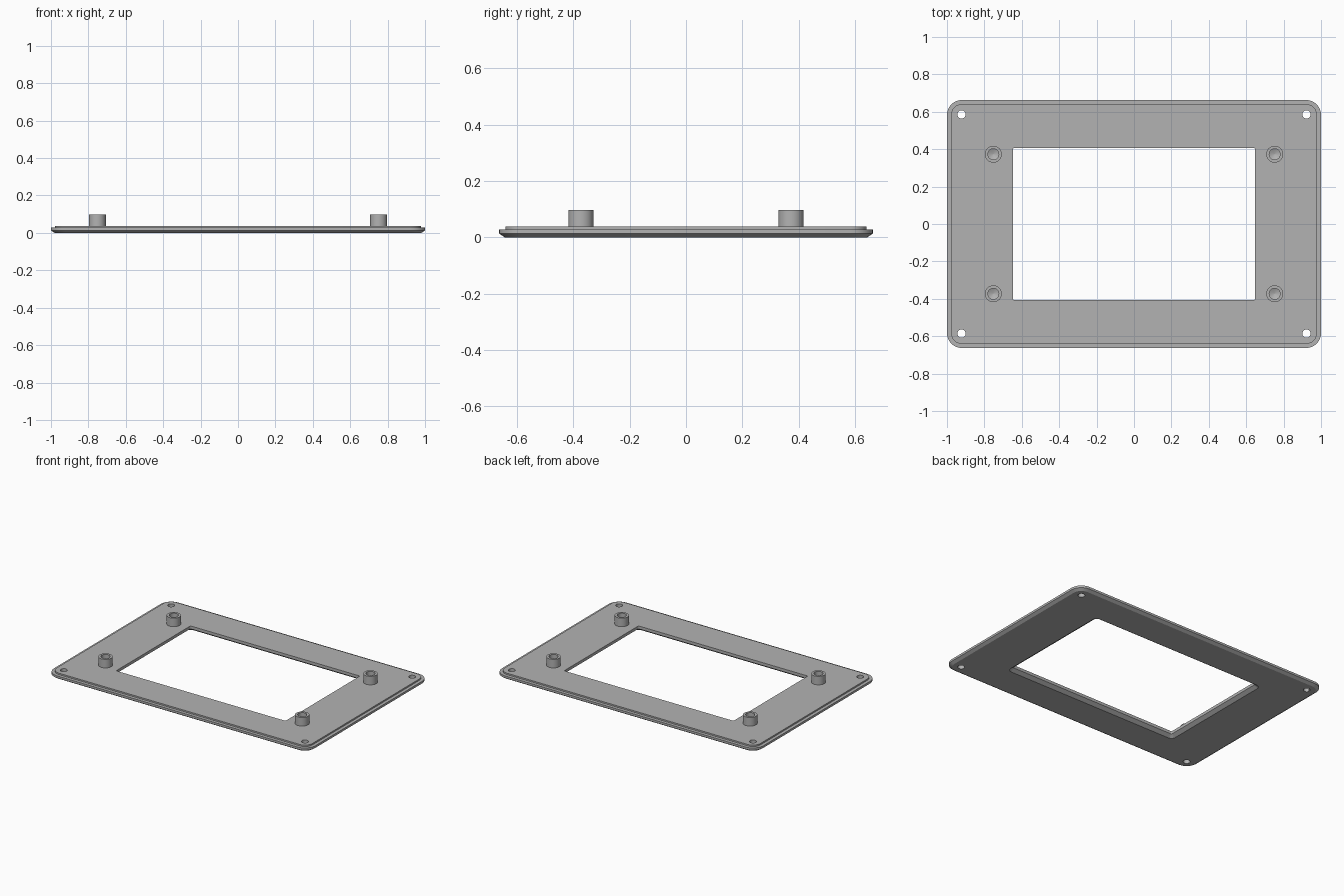
import bpy, bmesh, math

cube = bpy.data.objects.get("Cube")
if cube:
    bpy.data.objects.remove(cube)

grey = bpy.data.materials.new("plain grey")
grey.use_nodes = True
colour = (0.45, 0.45, 0.45, 1)
grey.diffuse_color = colour
grey.node_tree.nodes["Principled BSDF"].inputs["Base Color"].default_value = colour


def rounded_ring(hx, hy, r, z, steps=8):
    """Points around a rounded rectangle."""
    pts = []
    for k, (sx, sy) in enumerate([(1, 1), (-1, 1), (-1, -1), (1, -1)]):
        for i in range(steps + 1):
            a = math.pi / 2 * (k + i / steps)
            pts.append((sx * (hx - r) + r * math.cos(a), sy * (hy - r) + r * math.sin(a), z))
    return pts


def circle(r, z, n=32):
    return [(r * math.cos(math.tau * i / n), r * math.sin(math.tau * i / n), z) for i in range(n)]


def loft(name, rings, closed, location=(0, 0, 0)):
    """Skin rings in order, joining the ends or capping them."""
    bm = bmesh.new()
    loops = [[bm.verts.new(p) for p in ring] for ring in rings]
    n = len(loops[0])
    for a, b in zip(loops, loops[1:] + loops[:1] if closed else loops[1:]):
        for i in range(n):
            j = (i + 1) % n
            bm.faces.new((a[i], a[j], b[j], b[i]))
    if not closed:
        bm.faces.new(loops[0])
        bm.faces.new(loops[-1])
    bmesh.ops.recalc_face_normals(bm, faces=bm.faces)
    mesh = bpy.data.meshes.new(name)
    bm.to_mesh(mesh)
    bm.free()
    mesh.materials.append(grey)
    ob = bpy.data.objects.new(name, mesh)
    ob.location = location
    bpy.context.collection.objects.link(ob)
    return ob


def smooth(ob):
    bpy.ops.object.select_all(action='DESELECT')
    ob.select_set(True)
    bpy.context.view_layer.objects.active = ob
    bpy.ops.object.shade_smooth_by_angle(angle=math.radians(25))


# Frame plate: chamfered rim, stepped top, window flared underneath
W, D, TOP = 1.0, 0.663, 0.038
frame = loft("frame_plate", [
    rounded_ring(W - 0.02, D - 0.02, 0.06, 0),
    rounded_ring(W, D, 0.08, 0.013),
    rounded_ring(W, D, 0.08, 0.028),
    rounded_ring(W - 0.022, D - 0.022, 0.058, 0.028),
    rounded_ring(W - 0.022, D - 0.022, 0.058, TOP),
    rounded_ring(0.648, 0.406, 0.008, TOP),
    rounded_ring(0.648, 0.406, 0.008, 0.018),
    rounded_ring(0.673, 0.431, 0.033, 0),
], True)

# Corner screw holes, standoffs and their blind pockets
cutters = []
for sx, side in ((-1, "right"), (1, "left")):
    for sy, end in ((-1, "front"), (1, "back")):
        cutters.append(loft(f"screw_hole_cutter_{end}_{side}",
                            [circle(0.022, -0.05), circle(0.022, 0.1)],
                            False, (sx * 0.922, sy * 0.586, 0)))
        spot = (sx * 0.752, sy * 0.373, 0)
        cutters.append(loft(f"pocket_cutter_{end}_{side}",
                            [circle(0.002, 0.012), circle(0.029, 0.024), circle(0.029, 0.08)],
                            False, spot))
        smooth(loft(f"standoff_{end}_{side}",
                    [circle(0.045, 0.03), circle(0.045, 0.097),
                     circle(0.029, 0.097), circle(0.029, 0.03)], True, spot))

# Cut the holes into the plate
for cutter in cutters:
    mod = frame.modifiers.new(cutter.name, 'BOOLEAN')
    mod.operation = 'DIFFERENCE'
    mod.solver = 'EXACT'
    mod.object = cutter
bpy.context.view_layer.update()
cut_mesh = bpy.data.meshes.new_from_object(
    frame.evaluated_get(bpy.context.evaluated_depsgraph_get()))
frame.modifiers.clear()
frame.data = cut_mesh
for cutter in cutters:
    bpy.data.objects.remove(cutter)
smooth(frame)
